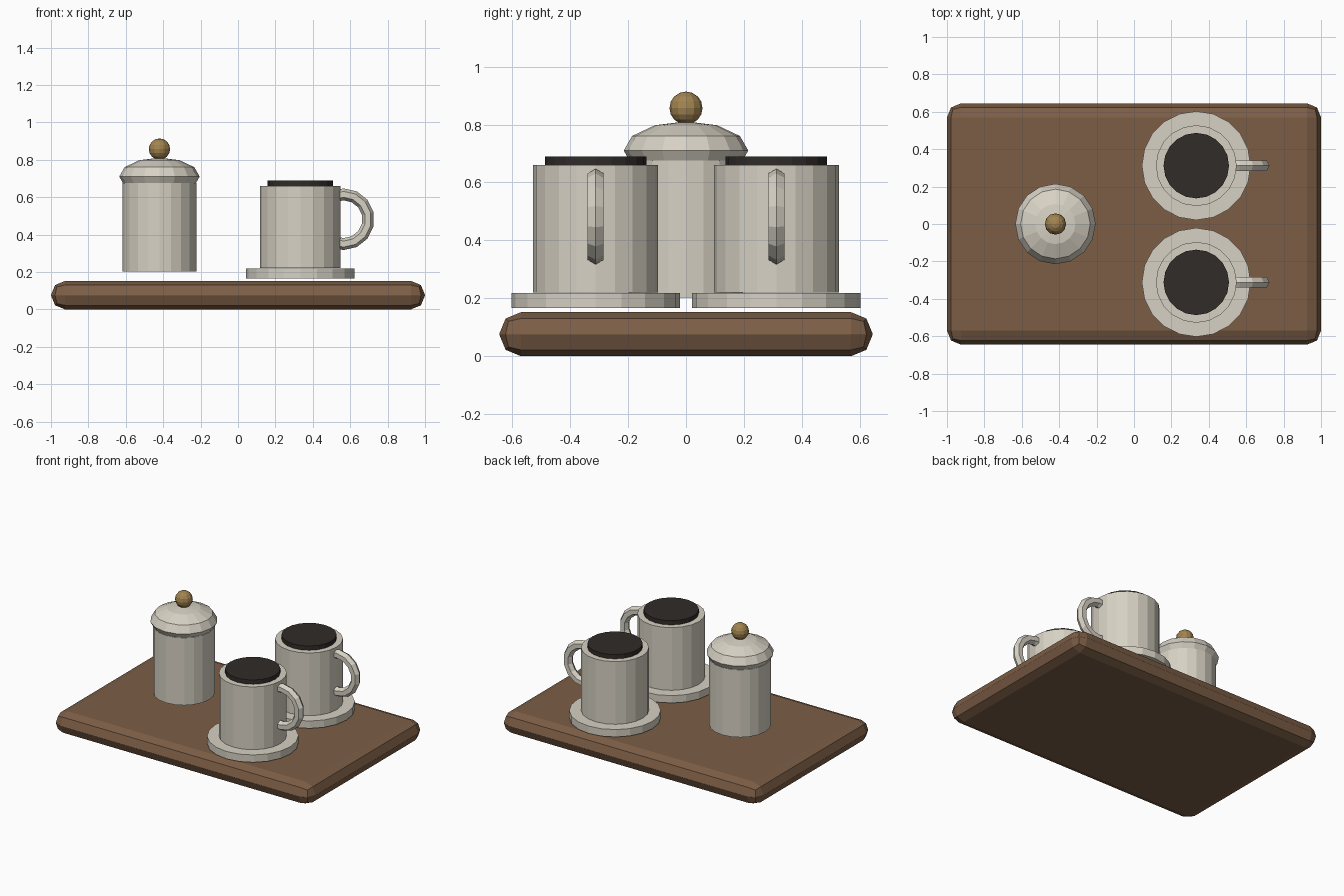
import bpy
from math import radians, pi

if "Cube" in bpy.data.objects:
    bpy.data.objects.remove(bpy.data.objects["Cube"])


def material(name, color):
    m = bpy.data.materials.new(name)
    m.diffuse_color = (*color, 1)
    m.use_nodes = True
    m.node_tree.nodes["Principled BSDF"].inputs["Base Color"].default_value = m.diffuse_color
    return m


WOOD = material("wood", (0.2, 0.11, 0.06))
CERAMIC = material("ceramic", (0.68, 0.64, 0.55))
DARK = material("coffee", (0.03, 0.025, 0.022))
BRASS = material("brass", (0.36, 0.23, 0.08))


def finish(name, mat):
    ob = bpy.context.object
    ob.name = name
    ob.data.materials.append(mat)
    return ob


def cylinder(name, x, y, z0, z1, r, mat):
    bpy.ops.mesh.primitive_cylinder_add(vertices=20, radius=r, depth=z1 - z0,
                                        location=(x, y, (z0 + z1) / 2))
    return finish(name, mat)


def ball(name, loc, r, height, segs, rings, mat):
    bpy.ops.mesh.primitive_uv_sphere_add(segments=segs, ring_count=rings,
                                         radius=1, location=loc)
    ob = finish(name, mat)
    ob.scale = (r, r, height)
    return ob


# Tray: slab with rounded edges all round
bpy.ops.mesh.primitive_cube_add(size=1, location=(0, 0, 0.076))
tray = finish("tray", WOOD)
tray.scale = (2, 1.29, 0.152)
bpy.ops.object.transform_apply(location=False, rotation=False, scale=True)
bev = tray.modifiers.new("round_edges", 'BEVEL')
bev.width = 0.075
bev.segments = 2
bev.limit_method = 'NONE'

# Lidded canister
cylinder("canister_body", -0.42, 0, 0.202, 0.675, 0.197, CERAMIC)
ball("canister_lid", (-0.42, 0, 0.71), 0.215, 0.101, 16, 6, CERAMIC)
ball("canister_knob", (-0.42, 0, 0.857), 0.057, 0.057, 12, 8, BRASS)

# Two cups on saucers
for side, y in (("front", -0.312), ("back", 0.312)):
    x = 0.333
    cylinder(side + "_saucer", x, y, 0.166, 0.218, 0.291, CERAMIC)
    cylinder(side + "_cup", x, y, 0.22, 0.66, 0.216, CERAMIC)
    cylinder(side + "_coffee", x, y, 0.645, 0.69, 0.175, DARK)
    # Ring handle, half sunk into the cup
    bpy.ops.mesh.primitive_torus_add(major_segments=14, minor_segments=6,
                                     major_radius=0.133, minor_radius=0.032,
                                     location=(0.564, y, 0.482),
                                     rotation=(radians(90), pi / 2, 0))
    handle = finish(side + "_handle", CERAMIC)
    # Stand the ring upright in the x-z plane with a joint at the top
    handle.rotation_euler = (pi / 2, pi / 2, 0)
    handle.rotation_mode = 'XYZ'
    from mathutils import Matrix
    handle.rotation_euler = (Matrix.Rotation(pi / 2, 3, 'Y')
                             @ Matrix.Rotation(pi / 2, 3, 'X')).to_euler()
